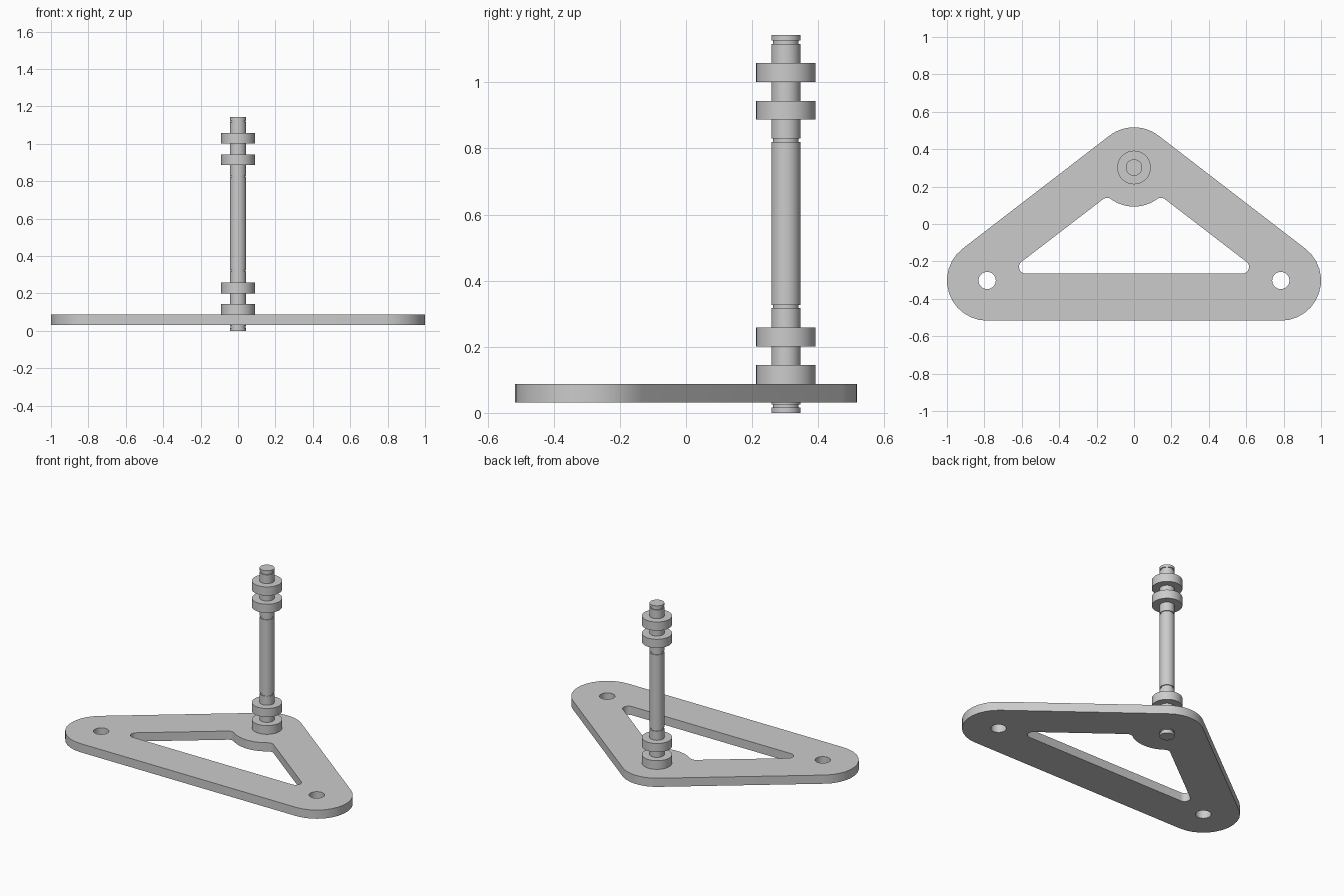
import bpy, bmesh
from math import radians, cos, sin, atan2, degrees, hypot

cube = bpy.data.objects.get("Cube")
if cube:
    bpy.data.objects.remove(cube, do_unlink=True)

# Shared material
GREY = (0.6, 0.6, 0.6, 1)
grey = bpy.data.materials.new("plain grey")
grey.use_nodes = True
grey.diffuse_color = GREY
grey.node_tree.nodes["Principled BSDF"].inputs["Base Color"].default_value = GREY

# Main dimensions
HOLE_X, BOLT_Y, RIM = 0.785, 0.302, 0.215
PLATE_LOW, PLATE_HIGH = 0.031, 0.088
ROD_R, GROOVE_R, NUT_R = 0.044, 0.039, 0.09


def arc(cx, cy, r, start, end, steps=12):
    """Points along an arc, angles in degrees."""
    angles = [radians(start + (end - start) * i / steps) for i in range(steps + 1)]
    return [(cx + r * cos(a), cy + r * sin(a)) for a in angles]


def finish(obj):
    """Weld, fix normals, shade and colour."""
    bm = bmesh.new()
    bm.from_mesh(obj.data)
    bmesh.ops.remove_doubles(bm, verts=bm.verts, dist=1e-5)
    bmesh.ops.recalc_face_normals(bm, faces=bm.faces)
    bm.to_mesh(obj.data)
    bm.free()
    obj.data.materials.clear()
    obj.data.materials.append(grey)
    bpy.ops.object.select_all(action='DESELECT')
    obj.select_set(True)
    bpy.context.view_layer.objects.active = obj
    bpy.ops.object.shade_smooth_by_angle(angle=radians(35))


def plate(name, outlines, low, high):
    """Flat plate from an outer outline followed by hole outlines."""
    curve = bpy.data.curves.new(name, 'CURVE')
    curve.dimensions = '2D'
    curve.fill_mode = 'BOTH'
    curve.extrude = (high - low) / 2
    for points in outlines:
        spline = curve.splines.new('POLY')
        spline.points.add(len(points) - 1)
        for p, (x, y) in zip(spline.points, points):
            p.co = (x, y, 0, 1)
        spline.use_cyclic_u = True
    obj = bpy.data.objects.new(name, curve)
    bpy.context.collection.objects.link(obj)
    bpy.ops.object.select_all(action='DESELECT')
    obj.select_set(True)
    bpy.context.view_layer.objects.active = obj
    bpy.ops.object.convert(target='MESH')
    obj = bpy.context.view_layer.objects.active
    for v in obj.data.vertices:
        v.co.z += (low + high) / 2
    finish(obj)


def lathe(name, profile):
    """Turned part on the bolt axis from (radius, height) pairs."""
    bm = bmesh.new()
    verts = [bm.verts.new((r, 0, z)) for r, z in profile]
    edges = [bm.edges.new(pair) for pair in zip(verts, verts[1:])]
    bmesh.ops.spin(bm, geom=verts + edges, cent=(0, 0, 0), axis=(0, 0, 1),
                   angle=radians(360), steps=40, use_duplicate=False)
    mesh = bpy.data.meshes.new(name)
    bm.to_mesh(mesh)
    bm.free()
    obj = bpy.data.objects.new(name, mesh)
    obj.location.y = BOLT_Y
    bpy.context.collection.objects.link(obj)
    finish(obj)


# Triangular base plate: rounded corners joined by tangent sides
side = degrees(atan2(HOLE_X, 2 * BOLT_Y))
outer = (arc(HOLE_X, -BOLT_Y, RIM, -90, side)
         + arc(0, BOLT_Y, RIM, side, 180 - side)
         + arc(-HOLE_X, -BOLT_Y, RIM, 180 - side, 270))

# Window with filleted corners and a lobe around the bolt
FILLET = 0.035
fx, fy = 0.144, 0.105
lobe = degrees(atan2(BOLT_Y - fy, fx))
lobe_r = hypot(fx, BOLT_Y - fy) - FILLET
window = (arc(0.58, -0.23, FILLET, -90, side, 8)
          + arc(fx, fy, FILLET, side, 180 - lobe, 8)
          + arc(0, BOLT_Y, lobe_r, -lobe, lobe - 180)
          + arc(-fx, fy, FILLET, lobe, 180 - side, 8)
          + arc(-0.58, -0.23, FILLET, 180 - side, 270, 8))
holes = [arc(s * HOLE_X, -BOLT_Y, 0.046, 0, 348.75, 31) for s in (-1, 1)]
plate("base_plate", [outer, window] + holes, PLATE_LOW, PLATE_HIGH)

# Upright rod with four narrow grooves
ROD_TOP = 1.143
rod = [(0, 0), (ROD_R, 0)]
for z in (0.016, 0.317, 0.82, 1.116):
    rod += [(ROD_R, z), (GROOVE_R, z), (GROOVE_R, z + 0.01), (ROD_R, z + 0.01)]
lathe("threaded_rod", rod + [(ROD_R, ROD_TOP), (0, ROD_TOP)])

# Round nuts
for name, z in (("base_nut", PLATE_HIGH), ("lower_nut", 0.201),
                ("upper_nut", 0.887), ("top_nut", 1.001)):
    top = z + 0.057
    lathe(name, [(ROD_R, z), (NUT_R, z), (NUT_R, top), (ROD_R, top), (ROD_R, z)])
